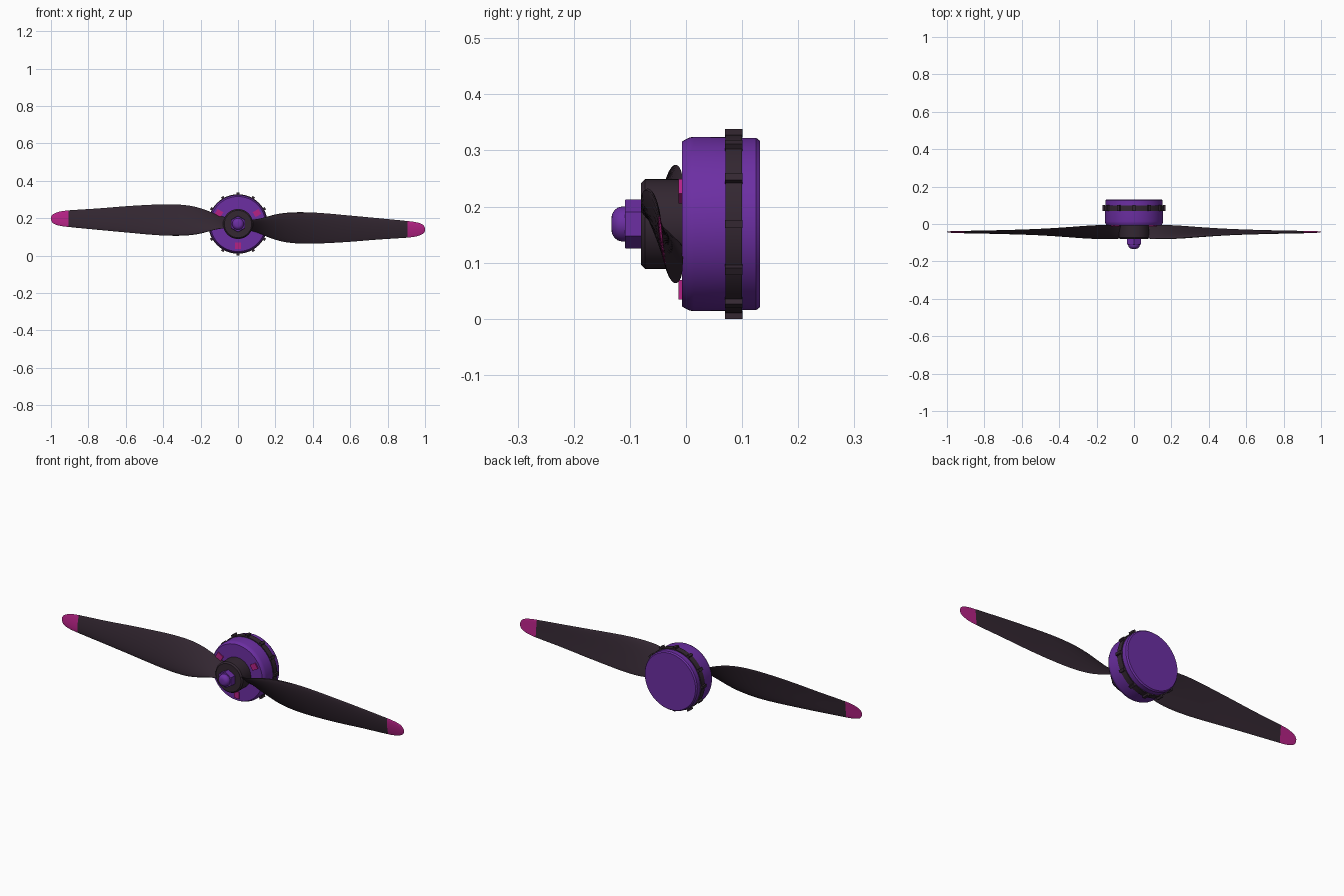
import bpy, bmesh, math
from mathutils import Matrix, Vector

if "Cube" in bpy.data.objects:
    bpy.data.objects.remove(bpy.data.objects["Cube"])

ZC = 0.169  # height of the spin axis


def material(name, rgb):
    m = bpy.data.materials.new(name)
    m.diffuse_color = (*rgb, 1)
    m.use_nodes = True
    m.node_tree.nodes["Principled BSDF"].inputs["Base Color"].default_value = m.diffuse_color
    return m


PURPLE = material("purple", (0.150, 0.028, 0.365))
BLACK = material("warm black", (0.033, 0.020, 0.031))
PINK = material("magenta", (0.46, 0.016, 0.235))


def finish(name, bm, mats, smooth=True):
    bmesh.ops.recalc_face_normals(bm, faces=bm.faces)
    me = bpy.data.meshes.new(name)
    bm.to_mesh(me)
    bm.free()
    for m in mats:
        me.materials.append(m)
    ob = bpy.data.objects.new(name, me)
    bpy.context.collection.objects.link(ob)
    if smooth:
        bpy.ops.object.select_all(action='DESELECT')
        ob.select_set(True)
        bpy.context.view_layer.objects.active = ob
        bpy.ops.object.shade_smooth_by_angle(angle=math.radians(30))
    return ob


def loft(bm, rings):
    """Skin a list of closed rings and cap both ends."""
    rings = [[bm.verts.new(p) for p in ring] for ring in rings]
    n = len(rings[0])
    for a, b in zip(rings, rings[1:]):
        for i in range(n):
            j = (i + 1) % n
            bm.faces.new((a[i], a[j], b[j], b[i]))
    bm.faces.new(rings[0])
    bm.faces.new(rings[-1])


def lathe(name, profile, mat, sides=64, smooth=True):
    """Turn a (y, radius) profile around the spin axis."""
    bm = bmesh.new()
    loft(bm, [[(r * math.sin(math.tau * i / sides), y, ZC + r * math.cos(math.tau * i / sides))
               for i in range(sides)] for y, r in profile])
    return finish(name, bm, [mat], smooth)


def radial_boxes(name, angles, radius, size, y, mat):
    """Boxes (tangent, depth, radial) placed around the spin axis."""
    bm = bmesh.new()
    for a in angles:
        place = (Matrix.Translation((0, y, ZC)) @ Matrix.Rotation(math.radians(a), 4, 'Y')
                 @ Matrix.Translation((0, 0, radius)) @ Matrix.Diagonal((*size, 1)))
        bmesh.ops.create_cube(bm, size=1, matrix=place)
    return finish(name, bm, [mat], False)


# Motor housing and rear cap
lathe("motor_housing", [(-0.007, 0.147), (-0.002, 0.150), (0.006, 0.154), (0.014, 0.1555),
                        (0.100, 0.1545)], PURPLE)
lathe("rear_cap", [(0.095, 0.1535), (0.125, 0.1535), (0.132, 0.148)], PURPLE)

# Dark band with twelve grip lugs
lathe("grip_band", [(0.070, 0.150), (0.070, 0.159), (0.100, 0.159), (0.100, 0.150)], BLACK)
radial_boxes("grip_lugs", range(0, 360, 30), 0.1615, (0.014, 0.031, 0.015), 0.085, BLACK)

# Three coloured plates on the front face
radial_boxes("front_plates", (60, 180, 300), 0.117, (0.030, 0.007, 0.035), -0.0095, PINK)

# Propeller hub, nut and domed cap
lathe("propeller_hub", [(-0.080, 0.073), (-0.073, 0.080), (-0.006, 0.080)], BLACK, 48)
lathe("hub_nut", [(-0.109, 0.042), (-0.107, 0.0435), (-0.078, 0.0435)], PURPLE, 6, False)
lathe("spinner_dome", [(-0.1330, 0.012), (-0.1315, 0.018), (-0.128, 0.024), (-0.122, 0.029),
                       (-0.115, 0.031), (-0.105, 0.031)], PURPLE, 32)

# Blade outline: radius, lower edge, upper edge (relative to the axis)
OUTLINE = [(0.03, -0.030, 0.024), (0.06, -0.034, 0.024), (0.10, -0.046, 0.026),
           (0.15, -0.066, 0.038), (0.20, -0.084, 0.051), (0.26, -0.098, 0.060),
           (0.34, -0.105, 0.063), (0.44, -0.104, 0.059), (0.60, -0.095, 0.045),
           (0.75, -0.083, 0.031), (0.905, -0.073, 0.016), (0.95, -0.067, 0.010),
           (0.98, -0.057, 0.001), (0.994, -0.047, -0.010), (1.0, -0.036, -0.023)]


def blade(name, turn):
    pts = [Vector(p) for p in OUTLINE]
    stations = []
    for i in range(len(pts) - 1):
        p0, p1, p2, p3 = pts[max(i - 1, 0)], pts[i], pts[i + 1], pts[min(i + 2, len(pts) - 1)]
        d = p2.x - p1.x
        m1, m2 = (p2 - p0) * d / (p2.x - p0.x), (p3 - p1) * d / (p3.x - p1.x)
        for k in range(3):
            t = k / 3
            q = (p1 * (2*t**3 - 3*t*t + 1) + m1 * (t**3 - 2*t*t + t)
                 + p2 * (3*t*t - 2*t**3) + m2 * (t**3 - t*t))
            q.x = p1.x + d * t
            stations.append(q)
    stations.append(pts[-1])
    rings = []
    for r, lo, hi in stations:
        half, mid = (hi - lo) / 2, (hi + lo) / 2
        slope = min(0.105 / r, 1.1)             # constant-pitch twist
        thick = half * (0.07 + 0.12 * max(0, 1 - r / 0.5))
        ring = []
        for i in range(24):
            a = math.tau * i / 24
            s = math.cos(a)
            bulge = thick * math.sin(a) * (1 + 0.35 * s) - 0.05 * half * (1 - s * s)
            ring.append((r, -0.042 - s * half * slope + bulge, mid + s * half))
        rings.append(ring)
    bm = bmesh.new()
    loft(bm, rings)
    for f in bm.faces:                           # painted tip
        f.material_index = int(f.calc_center_median().x > 0.905)
    bm.transform(Matrix.Translation((0, 0, ZC)) @ Matrix.Rotation(turn, 4, 'Y'))
    return finish(name, bm, [BLACK, PINK])


blade("right_blade", 0)
blade("left_blade", math.pi)
